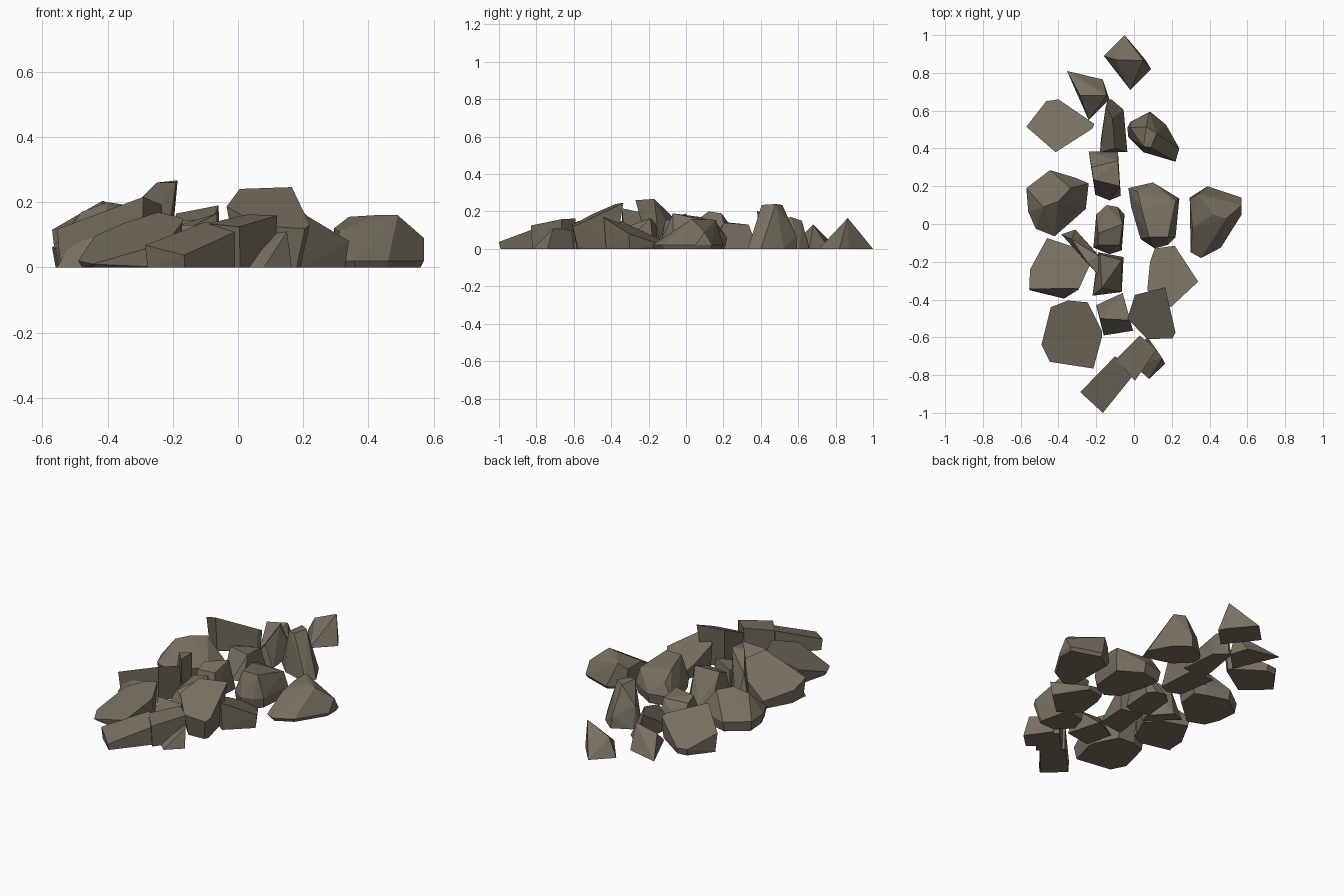
import bpy, bmesh, math

stone = bpy.data.materials.new("brown_grey_stone")
stone.diffuse_color = (0.185, 0.16, 0.117, 1)


def hull(name, points):
    """Faceted stone: convex hull of a few points, flat faces merged."""
    bm = bmesh.new()
    for p in points:
        bm.verts.new(p)
    res = bmesh.ops.convex_hull(bm, input=bm.verts)
    junk = {g for g in res["geom_interior"] + res["geom_unused"]
            if isinstance(g, bmesh.types.BMVert)}
    bmesh.ops.delete(bm, geom=list(junk), context='VERTS')
    bmesh.ops.dissolve_limit(bm, angle_limit=math.radians(4),
                             verts=bm.verts, edges=bm.edges)
    bmesh.ops.recalc_face_normals(bm, faces=bm.faces)
    me = bpy.data.meshes.new(name)
    bm.to_mesh(me)
    bm.free()
    me.materials.append(stone)
    ob = bpy.data.objects.new(name, me)
    bpy.context.collection.objects.link(ob)


def middle(outline):
    n = len(outline)
    return sum(p[0] for p in outline) / n, sum(p[1] for p in outline) / n


def peaked(name, outline, crest, rim=0.0):
    """Footprint on the ground (optionally with a low rim) rising to a crest."""
    pts = [(x, y, 0) for x, y in outline] + crest
    if rim:
        cx, cy = middle(outline)
        pts = [(cx + (x - cx) * .93, cy + (y - cy) * .93, 0) for x, y in outline] + crest
        pts += [(x, y, rim) for x, y in outline]
    hull(name, pts)


def slab(name, outline, height, sx, sy, base=0.93):
    """Block whose top is one tilted plane, slightly narrower at the ground."""
    cx, cy = middle(outline)
    pts = []
    for x, y in outline:
        dx, dy = x - cx, y - cy
        pts.append((x, y, max(0.01, height + sx * dx + sy * dy)))
        pts.append((cx + dx * base, cy + dy * base, 0))
    hull(name, pts)


# stones at the back
peaked("back_tip_stone",
       [(-.05, 1.0), (-.16, .89), (-.02, .71), (.09, .82), (.06, .87)],
       [(-.10, .87, .10), (.05, .865, .165)])
peaked("back_left_wedge_stone",
       [(-.355, .81), (-.165, .765), (-.13, .66), (-.24, .55), (-.29, .68)],
       [(-.285, .68, .10), (-.145, .68, .13)])
slab("back_left_slab",
     [(-.57, .515), (-.465, .65), (-.40, .66), (-.21, .53), (-.22, .505), (-.415, .38)],
     .11, .05, -.6)
peaked("back_middle_stone",
       [(-.14, .655), (-.12, .66), (-.055, .605), (-.035, .38), (-.18, .38), (-.175, .45)],
       [(-.15, .62, .15), (-.115, .56, .17), (-.10, .40, .12)])
peaked("back_right_stone",
       [(-.035, .51), (-.02, .54), (.085, .595), (.17, .525), (.24, .40), (.22, .33),
        (.05, .38), (-.03, .46)],
       [(.065, .515, .235), (.12, .48, .24), (.05, .41, .235), (.09, .405, .235),
        (-.02, .51, .13), (.08, .59, .07)])

# stones in the middle band
peaked("centre_back_stone",
       [(-.24, .385), (-.085, .385), (-.07, .15), (-.13, .125), (-.205, .155)],
       [(-.225, .30, .12), (-.085, .335, .13), (-.215, .235, .14), (-.075, .20, .14)])
peaked("left_large_stone",
       [(-.57, .19), (-.445, .285), (-.31, .245), (-.24, .215), (-.255, .08),
        (-.42, -.065), (-.52, -.025), (-.56, .065)],
       [(-.40, .12, .20), (-.335, .19, .19), (-.48, .09, .17)], .06)
peaked("centre_stone",
       [(-.2, .05), (-.145, .1), (-.085, .09), (-.05, .05), (-.065, -.14),
        (-.13, -.16), (-.215, -.125)],
       [(-.19, -.05, .165), (-.06, 0, .19), (-.075, -.11, .15), (-.19, -.11, .14)])
peaked("centre_right_stone",
       [(-.03, .19), (.1, .22), (.24, .135), (.22, -.07), (.18, -.11), (.11, -.13),
        (.035, -.08), (-.015, .09)],
       [(.04, .08, .17), (.22, .12, .15), (.08, -.07, .19), (.18, -.07, .19),
        (.02, .17, .13)], .06)
peaked("right_outer_stone",
       [(.295, .14), (.39, .2), (.57, .14), (.57, .05), (.46, -.125), (.355, -.18),
        (.3, -.15)],
       [(.295, .13, .12), (.34, .16, .155), (.42, .05, .16), (.49, .03, .16),
        (.57, .10, .09), (.31, -.02, .11)], .02)

# stones left of centre, one standing tall
slab("left_tilted_slab",
     [(-.555, -.345), (-.55, -.24), (-.46, -.075), (-.31, -.125), (-.23, -.21),
      (-.29, -.34)], .13, .38, -.38)
peaked("left_slab_foot", [(-.555, -.35), (-.37, -.395), (-.29, -.345), (-.4, -.2)],
       [(-.5, -.33, .10), (-.31, -.325, .15)])
peaked("upright_shard",
       [(-.385, -.055), (-.31, -.03), (-.21, -.14), (-.23, -.2)],
       [(-.25, -.20, .26), (-.185, -.17, .267), (-.19, -.27, .26), (-.33, -.08, .18)])
peaked("centre_front_stone",
       [(-.19, -.15), (-.055, -.175), (-.065, -.36), (-.22, -.38)],
       [(-.18, -.16, .13), (-.065, -.19, .165), (-.17, -.34, .11)])

# stones at the front
slab("right_front_slab",
     [(.085, -.2), (.11, -.13), (.215, -.115), (.34, -.305), (.195, -.44),
      (.07, -.35)], .09, -.18, -.45)
slab("leaning_slab",
     [(.005, -.375), (.165, -.335), (.22, -.575), (.205, -.605), (.07, -.61),
      (-.035, -.5)], .175, -.08, .46, .75)
slab("front_left_slab",
     [(-.44, -.44), (-.35, -.405), (-.245, -.415), (-.17, -.565), (-.17, -.6),
      (-.215, -.765), (-.445, -.73), (-.49, -.64)], .10, .34, .29)
peaked("front_middle_stone",
       [(-.2, -.43), (-.06, -.365), (-.005, -.565), (-.16, -.59)],
       [(-.18, -.50, .13), (-.02, -.51, .13)])
slab("front_block", [(-.095, -.715), (.03, -.59), (.12, -.665), (.005, -.83)],
     .145, .08, .15)
peaked("front_chip", [(.065, -.6), (.165, -.74), (.08, -.82), (.0, -.75)],
       [(.08, -.61, .10), (.15, -.71, .11)])
slab("front_tip_block", [(-.285, -.89), (-.1, -.7), (.005, -.79), (-.165, -1.0)],
     .09, .05, .33, .95)
